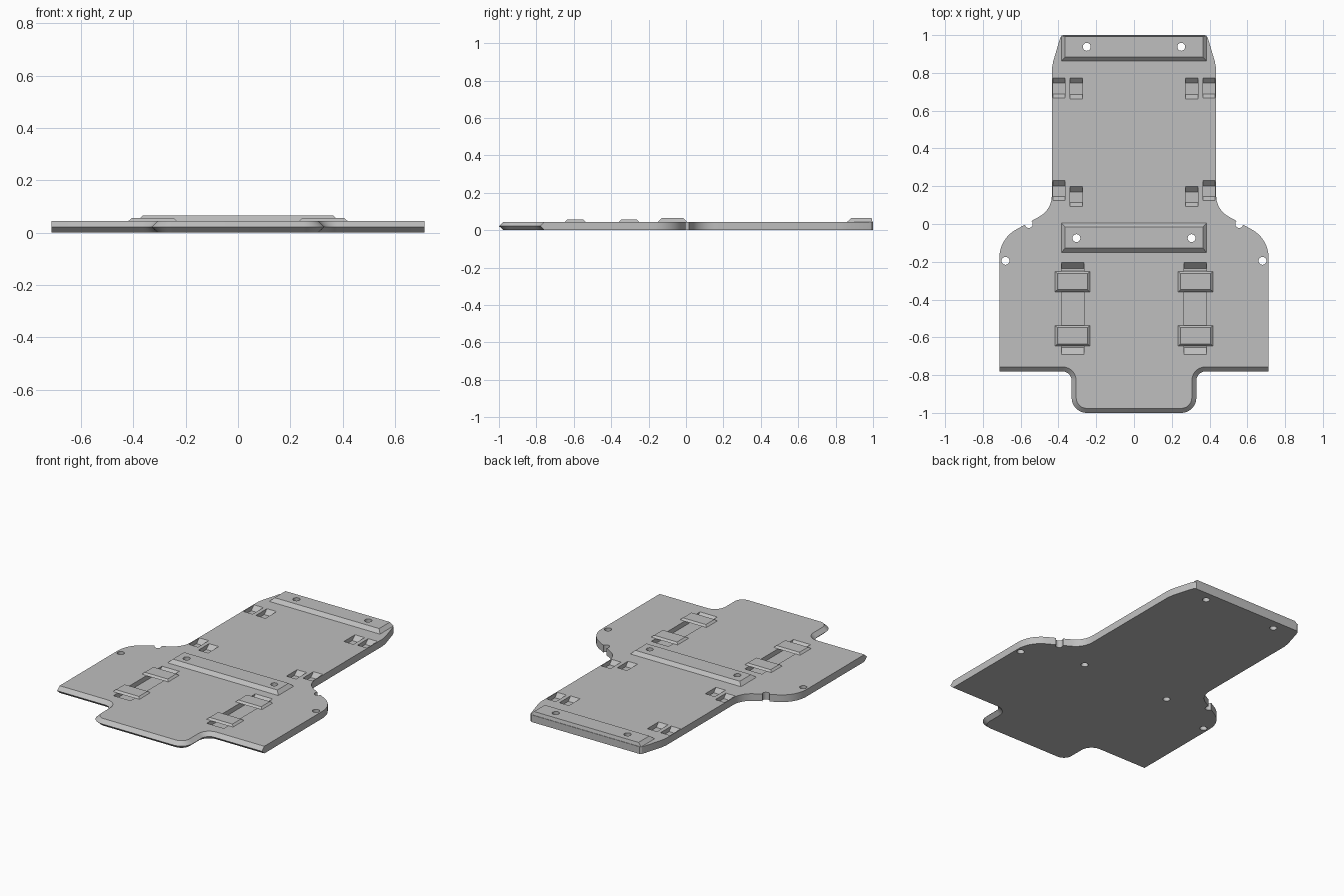
import bpy, bmesh, math

if "Cube" in bpy.data.objects:
    bpy.data.objects.remove(bpy.data.objects["Cube"])

TOP, MID, BEV = 0.045, 0.022, 0.024

grey = bpy.data.materials.new("plain grey")
grey.diffuse_color = (0.52, 0.52, 0.52, 1)
grey.use_nodes = True
grey.node_tree.nodes["Principled BSDF"].inputs["Base Color"].default_value = grey.diffuse_color


def make(name, bm):
    bmesh.ops.recalc_face_normals(bm, faces=bm.faces)
    me = bpy.data.meshes.new(name)
    bm.to_mesh(me)
    bm.free()
    me.materials.append(grey)
    ob = bpy.data.objects.new(name, me)
    bpy.context.collection.objects.link(ob)
    return ob


def loft(bm, rings):
    """Closed solid through rings of equal length."""
    vs = [[bm.verts.new(p) for p in ring] for ring in rings]
    n = len(vs[0])
    for a, b in zip(vs, vs[1:]):
        for i in range(n):
            j = (i + 1) % n
            bm.faces.new((a[i], a[j], b[j], b[i]))
    bm.faces.new(vs[0][::-1])
    bm.faces.new(vs[-1])


def rect(x0, x1, y0, y1, z):
    return [(x0, y0, z), (x1, y0, z), (x1, y1, z), (x0, y1, z)]


def raised(bm, x0, x1, y0, y1, z0, z1, side, front, back):
    """Block with sloping sides."""
    loft(bm, [rect(x0, x1, y0, y1, z0),
              rect(x0 + side, x1 - side, y0 + front, y1 - back, z1)])


def cut(ob, cutter):
    m = ob.modifiers.new("cut", 'BOOLEAN')
    m.operation, m.solver, m.object = 'DIFFERENCE', 'EXACT', cutter
    bpy.context.view_layer.objects.active = ob
    bpy.ops.object.modifier_apply(modifier=m.name)


def arc(cx, cy, r, a0, a1, d=0.0, n=10):
    """Arc points paired with their inset points."""
    out = []
    for i in range(n + 1):
        a = math.radians(a0 + (a1 - a0) * i / n)
        c, s = math.cos(a), math.sin(a)
        out.append((cx + r * c, cy + r * s, cx + (r - d) * c, cy + (r - d) * s))
    return out


# plate: right half of the outline, with a pointed front edge
half = arc(0.25, -0.92, 0.08, -90, 0, BEV)
half += arc(0.38, -0.83, 0.05, 180, 90, -BEV)
half += [(0.713, -0.78, 0.713, -0.78 + BEV)]
half += arc(0.543, -0.179, 0.17, 0, 61)
half += arc(0.561, 0.15, 0.126, 241, 180)
half += [(x, y, x, y) for x, y in
         ((0.435, 0.82), (0.428, 0.86), (0.395, 0.972), (0.388, 0.99), (0.375, 1.0))]
outline = half + [(-x, y, -u, v) for x, y, u, v in reversed(half)]
bm = bmesh.new()
inset = [(u, v) for _, _, u, v in outline]
loft(bm, [[(u, v, 0) for u, v in inset],
          [(x, y, MID) for x, y, _, _ in outline],
          [(u, v, TOP) for u, v in inset]])
plate = make("plate", bm)

# mounting bars
bm = bmesh.new()
raised(bm, -0.385, 0.385, 0.862, 0.997, TOP, 0.066, 0.021, 0.022, 0.005)
rear_bar = make("rear_bar", bm)
bm = bmesh.new()
raised(bm, -0.385, 0.385, -0.15, 0.004, TOP, 0.066, 0.021, 0.022, 0.02)
middle_bar = make("middle_bar", bm)

# pockets and strap channels sunk into the plate
bm = bmesh.new()


def pocket(x0, x1, y0, y1, depth, front, back):
    e = 0.01
    k = e / depth
    prof = [(y0 - front * k, TOP + e), (y1 + back * k, TOP + e),
            (y1 - back, TOP - depth), (y0 + front, TOP - depth)]
    loft(bm, [[(x, y, z) for y, z in prof] for x in (x0, x1)])


for s in (-1, 1):
    for a, b, y0, y1 in ((0.365, 0.43, 0.667, 0.774), (0.273, 0.34, 0.663, 0.774),
                         (0.365, 0.43, 0.124, 0.23), (0.273, 0.34, 0.092, 0.198)):
        pocket(min(s * a, s * b), max(s * a, s * b), y0, y1, 0.026, 0.022, 0.028)
    pocket(s * 0.325 - 0.06, s * 0.325 + 0.06, -0.69, -0.205, 0.03, 0.035, 0.03)
pocket_cutter = make("pocket_cutter", bm)
pocket_cutter.hide_render = True

# screw holes
bm = bmesh.new()
for x, y in ((0.25, 0.938), (0.305, -0.075), (0.557, 0.0), (0.68, -0.195)):
    for s in (-1, 1):
        loft(bm, [[(s * x + 0.021 * math.cos(i * math.tau / 24),
                    y + 0.021 * math.sin(i * math.tau / 24), z) for i in range(24)]
                  for z in (-0.05, 0.1)])
hole_cutter = make("hole_cutter", bm)
hole_cutter.hide_render = True

cut(plate, pocket_cutter)
for ob in (plate, rear_bar, middle_bar):
    cut(ob, hole_cutter)
for ob in (pocket_cutter, hole_cutter):
    bpy.data.objects.remove(ob)

# bridges over the strap channels
parts = [plate, rear_bar, middle_bar]
for side, s in (("left", -1), ("right", 1)):
    for pos, yc in (("front", -0.592), ("rear", -0.305)):
        bm = bmesh.new()
        x = s * 0.326
        raised(bm, x - 0.093, x + 0.093, yc - 0.055, yc + 0.055,
               TOP - 0.001, 0.056, 0.013, 0.012, 0.012)
        parts.append(make(f"{side}_{pos}_strap_bridge", bm))

# smooth the curved walls, keep the edges sharp
bpy.ops.object.select_all(action='DESELECT')
for ob in parts:
    ob.select_set(True)
bpy.context.view_layer.objects.active = plate
bpy.ops.object.shade_smooth_by_angle(angle=math.radians(25))
